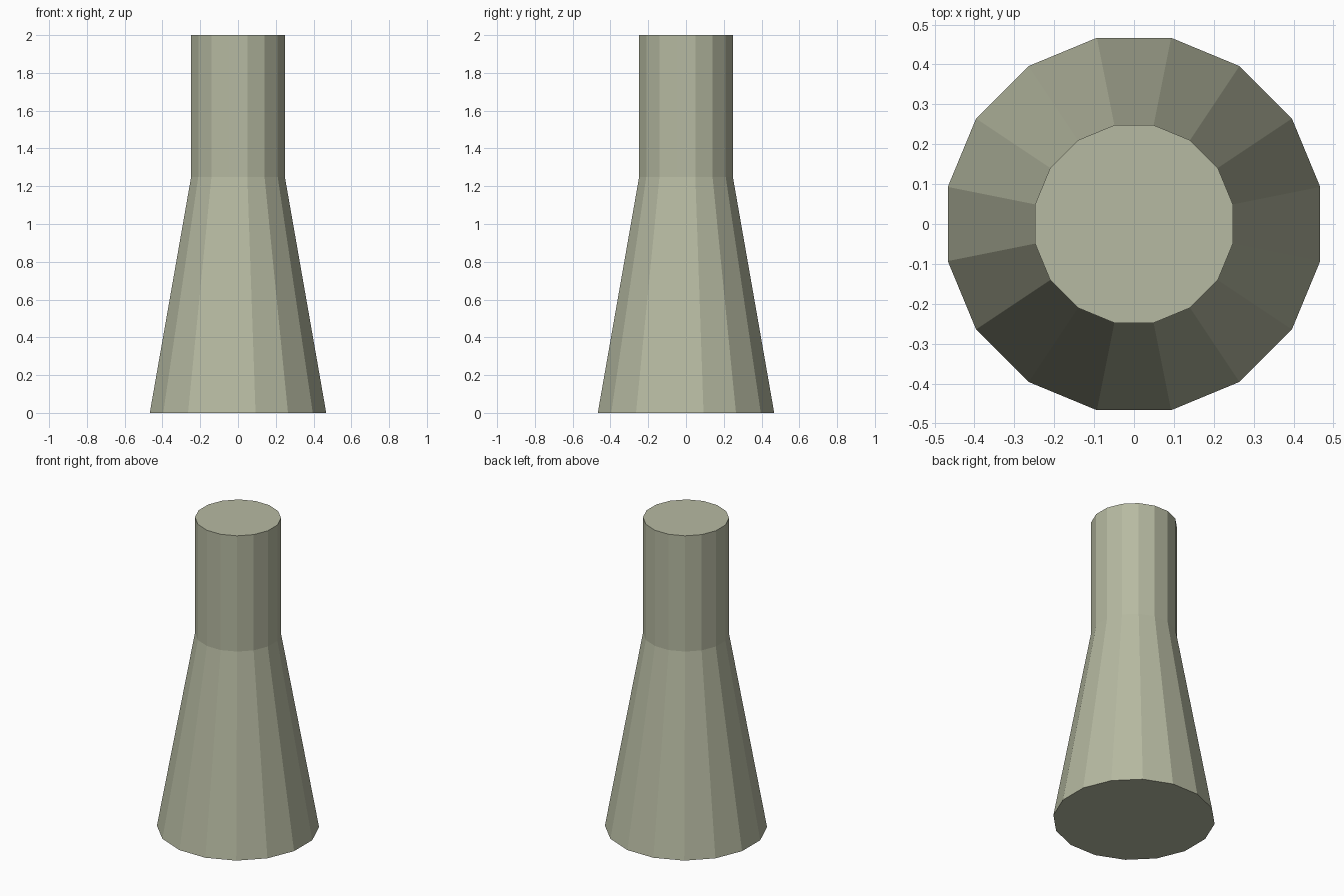
import bpy, bmesh
from math import pi, cos, sin

if "Cube" in bpy.data.objects:
    bpy.data.objects.remove(bpy.data.objects["Cube"])

SIDES = 16
# (apothem, height) profile: flared base, shoulder, straight neck
PROFILE = [(0.467, 0.0), (0.248, 1.25), (0.248, 2.0)]

bm = bmesh.new()
rings = []
for apothem, z in PROFILE:
    r = apothem / cos(pi / SIDES)
    rings.append([bm.verts.new((r * cos((2 * i + 1) * pi / SIDES),
                                r * sin((2 * i + 1) * pi / SIDES), z))
                  for i in range(SIDES)])

# Side walls
for low, high in zip(rings, rings[1:]):
    for i in range(SIDES):
        j = (i + 1) % SIDES
        bm.faces.new((low[i], low[j], high[j], high[i]))

# Flat bottom and top caps
bm.faces.new(rings[0][::-1])
bm.faces.new(rings[-1])

mesh = bpy.data.meshes.new("tapered_column")
bm.to_mesh(mesh)
bm.free()
column = bpy.data.objects.new("tapered_column", mesh)
bpy.context.collection.objects.link(column)

# Pale olive grey
mat = bpy.data.materials.new("olive_grey")
mat.diffuse_color = (0.47, 0.49, 0.36, 1)
mat.use_nodes = True
mat.node_tree.nodes["Principled BSDF"].inputs["Base Color"].default_value = mat.diffuse_color
mesh.materials.append(mat)
